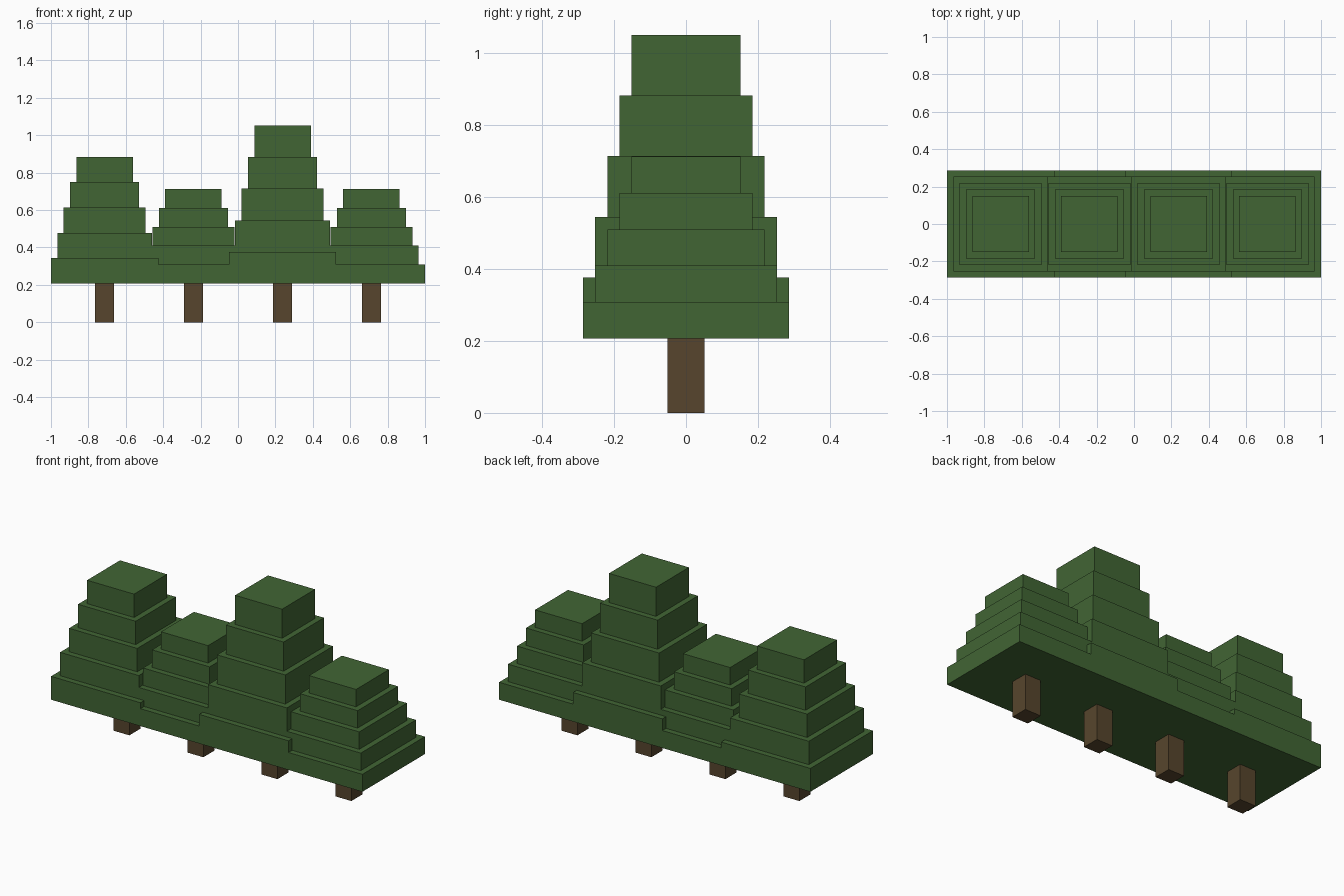
import bpy
import bmesh

if "Cube" in bpy.data.objects:
    bpy.data.objects.remove(bpy.data.objects["Cube"])


def make_material(name, color):
    mat = bpy.data.materials.new(name)
    mat.use_nodes = True
    mat.diffuse_color = color
    mat.node_tree.nodes["Principled BSDF"].inputs["Base Color"].default_value = color
    return mat


leaf_green = make_material("leaf green", (0.053, 0.130, 0.034, 1))
bark_brown = make_material("bark brown", (0.095, 0.060, 0.026, 1))

TRUNK_TOP = 0.207
TRUNK_HALF = 0.051
TIERS = 5
BASE_HALF = 0.287
STEP = 0.034


def square_stack(name, x, rings, mat):
    """Closed square tower through a list of (half width, height) rings."""
    bm = bmesh.new()
    corners = ((-1, -1), (1, -1), (1, 1), (-1, 1))
    loops = [[bm.verts.new((sx * h, sy * h, z)) for sx, sy in corners]
             for h, z in rings]
    bm.faces.new(loops[0][::-1])
    for low, high in zip(loops, loops[1:]):
        for i in range(4):
            j = (i + 1) % 4
            bm.faces.new((low[i], low[j], high[j], high[i]))
    bm.faces.new(loops[-1])
    bmesh.ops.recalc_face_normals(bm, faces=bm.faces)
    mesh = bpy.data.meshes.new(name)
    bm.to_mesh(mesh)
    bm.free()
    mesh.materials.append(mat)
    obj = bpy.data.objects.new(name, mesh)
    obj.location.x = x
    bpy.context.collection.objects.link(obj)
    return obj


def tree(label, x, height):
    # Trunk
    square_stack(label + "_trunk", x,
                 [(TRUNK_HALF, 0), (TRUNK_HALF, TRUNK_TOP)], bark_brown)
    # Stepped foliage, each tier narrower than the one below
    tier = (height - TRUNK_TOP) / TIERS
    rings = []
    for i in range(TIERS):
        half = BASE_HALF - i * STEP
        rings += [(half, TRUNK_TOP + i * tier), (half, TRUNK_TOP + (i + 1) * tier)]
    square_stack(label + "_foliage", x, rings, leaf_green)


# Row of four trees
tree("right_outer_tree", -0.713, 0.885)
tree("right_inner_tree", -0.238, 0.713)
tree("left_inner_tree", 0.238, 1.052)
tree("left_outer_tree", 0.713, 0.713)
